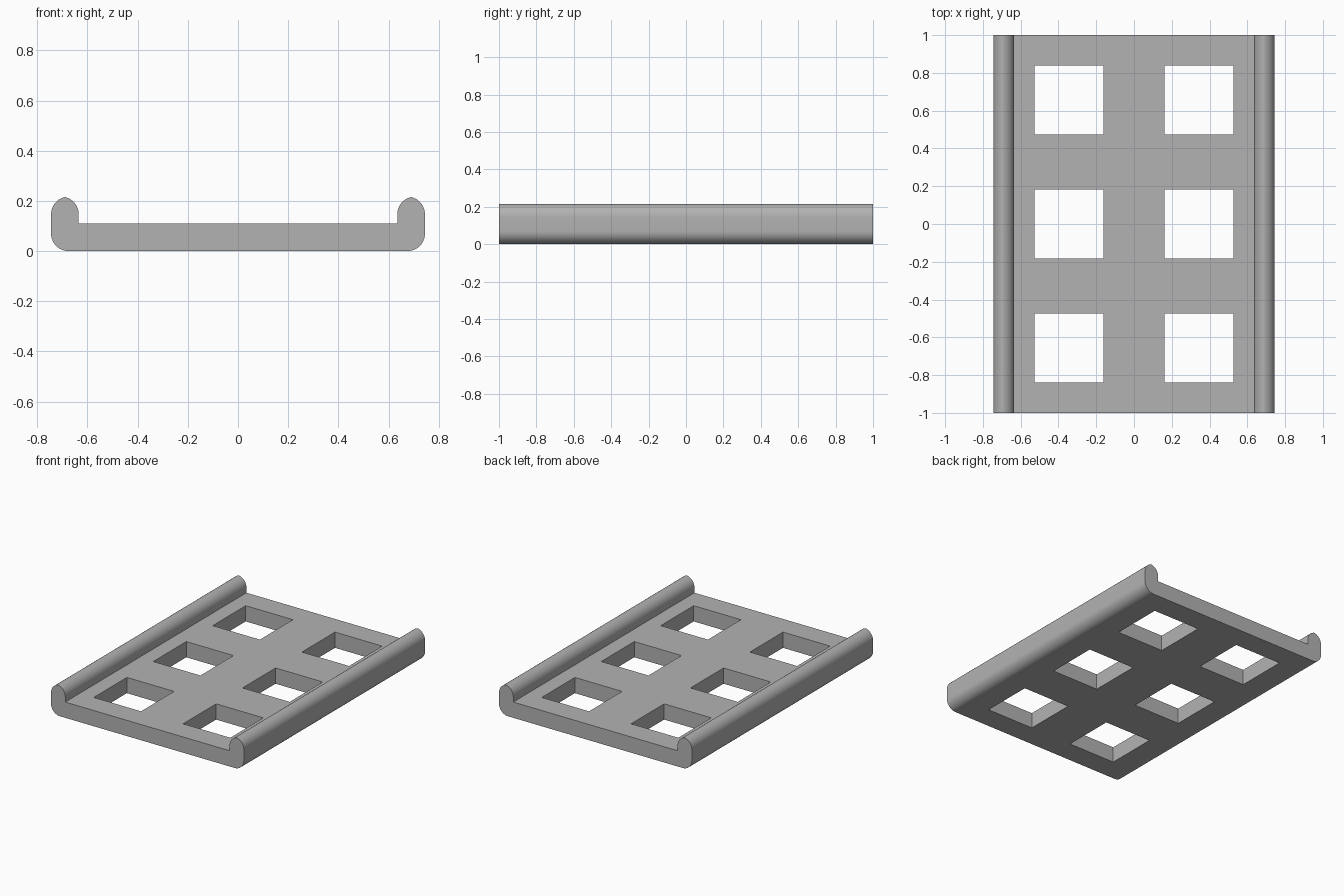
import bpy
import bmesh
from math import sin, cos, acos, pi, radians
from mathutils import Matrix, Vector

cube = bpy.data.objects.get("Cube")
if cube:
    bpy.data.objects.remove(cube, do_unlink=True)

HALF_W, INNER, FLOOR, LENGTH = 0.745, 0.635, 0.11, 2.0
RADIUS, SHOULDER = 0.07, 0.147
HOLE, HOLE_X, HOLE_Y = 0.365, 0.345, 0.656

grey = bpy.data.materials.new("plain grey")
grey.diffuse_color = (0.45, 0.45, 0.45, 1)
grey.use_nodes = True
grey.node_tree.nodes["Principled BSDF"].inputs["Base Color"].default_value = grey.diffuse_color


def arc(cx, cz, start, end, steps=12):
    angles = [start + (end - start) * i / steps for i in range(steps + 1)]
    return [(cx + RADIUS * cos(a), cz + RADIUS * sin(a)) for a in angles]


def make_object(name, bm):
    bmesh.ops.recalc_face_normals(bm, faces=bm.faces)
    mesh = bpy.data.meshes.new(name)
    bm.to_mesh(mesh)
    bm.free()
    obj = bpy.data.objects.new(name, mesh)
    bpy.context.collection.objects.link(obj)
    return obj


# Half cross-section: rounded bottom corner, then a rail with a pointed-arch top
peak_x = (HALF_W + INNER) / 2
peak = acos((peak_x - HALF_W + RADIUS) / RADIUS)
half = arc(HALF_W - RADIUS, RADIUS, -pi / 2, 0)
half += arc(HALF_W - RADIUS, SHOULDER, 0, peak)
half += arc(INNER + RADIUS, SHOULDER, pi - peak, pi)[1:]
half.append((INNER, FLOOR))
profile = half + [(-x, z) for x, z in reversed(half)]

# Tray with side rails, extruded along its length
bm = bmesh.new()
face = bm.faces.new([bm.verts.new((x, -LENGTH / 2, z)) for x, z in profile])
new = bmesh.ops.extrude_face_region(bm, geom=[face])["geom"]
bmesh.ops.translate(bm, vec=(0, LENGTH, 0),
                    verts=[v for v in new if isinstance(v, bmesh.types.BMVert)])
if not face.is_valid or len(bm.faces) < len(profile) + 2:
    bm.faces.new([v for v in bm.verts if v.co.y < 0])
tray = make_object("railed_tray", bm)
tray.data.materials.append(grey)

# Six square openings
bm = bmesh.new()
for x in (-HOLE_X, HOLE_X):
    for y in (-HOLE_Y, 0, HOLE_Y):
        place = Matrix.Translation(Vector((x, y, 0.05))) @ Matrix.Diagonal((HOLE, HOLE, 0.4, 1))
        bmesh.ops.create_cube(bm, size=1, matrix=place)
cutter = make_object("opening_cutter", bm)
cutter.data.materials.append(grey)
cutter.hide_render = True

cut = tray.modifiers.new("openings", "BOOLEAN")
cut.operation = "DIFFERENCE"
cut.solver = "EXACT"
cut.object = cutter
bpy.ops.object.select_all(action="DESELECT")
bpy.context.view_layer.objects.active = tray
tray.select_set(True)
bpy.ops.object.modifier_apply(modifier=cut.name)
bpy.data.objects.remove(cutter, do_unlink=True)

# Smooth rounded rails with crisp edges
bpy.ops.object.shade_smooth_by_angle(angle=radians(20))
